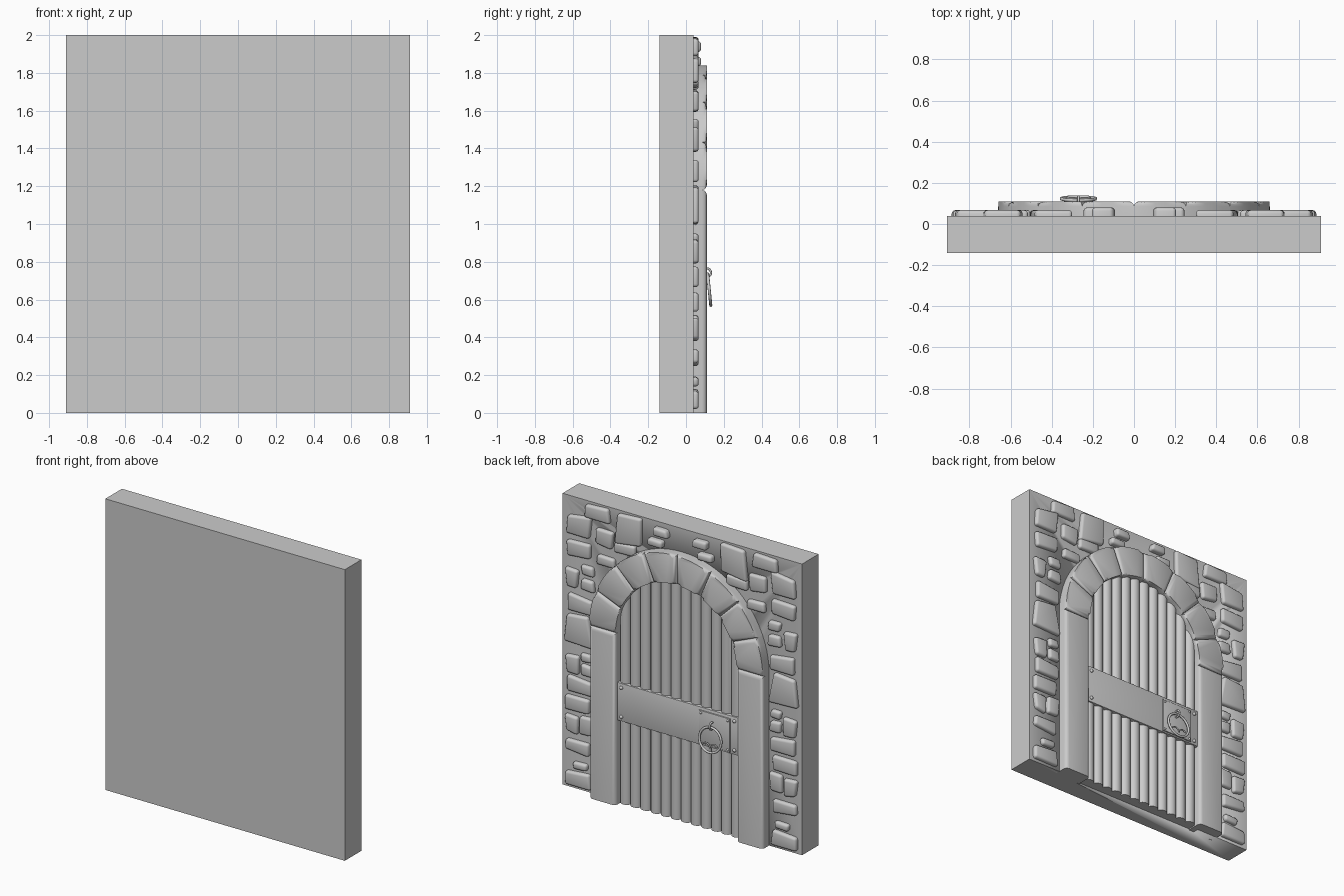
import bpy, bmesh, math, random
from mathutils import Vector, Matrix

if "Cube" in bpy.data.objects:
    bpy.data.objects.remove(bpy.data.objects["Cube"])

random.seed(4)
SPRING, R_IN, R_OUT = 1.18, 0.46, 0.66   # arch spring line and radii
FRONT = 0.11                             # face of the arch stones


def finish(bm, name, angle=35):
    bmesh.ops.recalc_face_normals(bm, faces=bm.faces)
    me = bpy.data.meshes.new(name)
    bm.to_mesh(me)
    bm.free()
    ob = bpy.data.objects.new(name, me)
    bpy.context.collection.objects.link(ob)
    bpy.ops.object.select_all(action='DESELECT')
    ob.select_set(True)
    bpy.context.view_layer.objects.active = ob
    bpy.ops.object.shade_smooth_by_angle(angle=math.radians(angle))
    return ob


def prism(bm, pts, y0, y1, bevel=0.0, segments=3, sides=False):
    """Extrude an x-z outline from y0 to y1, rounding the y1 rim above the ground."""
    a = [bm.verts.new((x, y0, z)) for x, z in pts]
    b = [bm.verts.new((x, y1, z)) for x, z in pts]
    n = len(pts)
    bm.faces.new(a)
    bm.faces.new(b[::-1])
    for i in range(n):
        j = (i + 1) % n
        bm.faces.new((a[i], a[j], b[j], b[i]))
    if bevel:
        edges = []
        for i in range(n):
            j = (i + 1) % n
            if b[i].co.z > 1e-4 or b[j].co.z > 1e-4:
                edges.append(bm.edges.get((b[i], b[j])))
            if sides:
                edges.append(bm.edges.get((a[i], b[i])))
        bmesh.ops.bevel(bm, geom=edges, offset=bevel, segments=segments,
                        profile=0.5, affect='EDGES', clamp_overlap=True)


def arc(r, a0, a1, n):
    return [(r * math.cos(a0 + (a1 - a0) * i / n),
             SPRING + r * math.sin(a0 + (a1 - a0) * i / n)) for i in range(n + 1)]


def box(name, x0, x1, y0, y1, z0, z1, bevel):
    bm = bmesh.new()
    prism(bm, [(x0, z0), (x1, z0), (x1, z1), (x0, z1)], y0, y1, bevel, 2)
    return finish(bm, name)


# wall slab with an arched door recess
wall = box("wall", -0.91, 0.91, -0.14, 0.04, 0, 2, 0)
bm = bmesh.new()
prism(bm, [(-0.5, -0.1)] + [(0.5, -0.1)] + arc(0.5, 0, math.pi, 32), 0.0, 0.2)
cutter = finish(bm, "recess_cutter")
mod = wall.modifiers.new("recess", 'BOOLEAN')
mod.operation, mod.solver, mod.object = 'DIFFERENCE', 'EXACT', cutter
bpy.context.view_layer.objects.active = wall
bpy.ops.object.select_all(action='DESELECT')
wall.select_set(True)
bpy.ops.object.modifier_apply(modifier=mod.name)
bpy.data.objects.remove(cutter)

# door jambs
for s, side in ((1, "left"), (-1, "right")):
    bm = bmesh.new()
    prism(bm, [(s * R_IN, 0), (s * R_OUT, 0), (s * R_OUT, SPRING), (s * R_IN, SPRING)],
          -0.01, FRONT, 0.025)
    finish(bm, "jamb_" + side)

# eight arch stones
bm = bmesh.new()
for k in range(8):
    a0, a1 = math.pi * k / 8, math.pi * (k + 1) / 8
    part = bmesh.new()
    prism(part, arc(R_OUT, a0, a1, 5) + arc(R_IN, a1, a0, 5), -0.01, FRONT, 0.025)
    tmp = bpy.data.meshes.new("tmp")
    part.to_mesh(tmp)
    part.free()
    bm.from_mesh(tmp)
    bpy.data.meshes.remove(tmp)
finish(bm, "arch_stones")

# rounded door planks following the arch
bm = bmesh.new()
N, W = 12, 2 * R_IN / 12
for k in range(N):
    cx = -R_IN + (k + 0.5) * W
    prof = [(cx - W / 2, 0.0)]
    for i in range(9):
        t = math.pi * i / 8
        prof.append((cx - W / 2 * math.cos(t), 0.045 + 0.035 * math.sin(t)))
    prof.append((cx + W / 2, 0.0))
    lo = [bm.verts.new((x, y, 0.008)) for x, y in prof]
    hi = [bm.verts.new((x, y, SPRING + math.sqrt(0.49 ** 2 - x * x))) for x, y in prof]
    bm.faces.new(lo)
    bm.faces.new(hi)
    for i in range(len(prof)):
        j = (i + 1) % len(prof)
        bm.faces.new((lo[i], lo[j], hi[j], hi[i]))
finish(bm, "door_planks", 50)

# iron strap and lock plate
box("strap", -R_IN, R_IN, 0.06, 0.088, 0.58, 0.84, 0.003)
box("lock_plate", -0.40, -0.165, 0.08, 0.096, 0.59, 0.82, 0.004)

# rivets
bm = bmesh.new()
rivets = [(x, z, 0.088, 0.012) for x in (-0.43, 0.43) for z in (0.61, 0.81)]
rivets += [(x, z, 0.096, 0.008) for x in (-0.385, -0.18) for z in (0.605, 0.805)]
for x, z, y, r in rivets:
    bmesh.ops.create_uvsphere(bm, u_segments=12, v_segments=8, radius=r,
                              matrix=Matrix.Translation((x, y, z)))
finish(bm, "rivets")


def tube(name, pts, r, cyclic):
    cu = bpy.data.curves.new(name, 'CURVE')
    cu.dimensions, cu.bevel_depth, cu.bevel_resolution = '3D', r, 3
    cu.use_fill_caps = True
    sp = cu.splines.new('POLY')
    sp.points.add(len(pts) - 1)
    for p, c in zip(sp.points, pts):
        p.co = (*c, 1)
    sp.use_cyclic_u = cyclic
    ob = bpy.data.objects.new(name, cu)
    bpy.context.collection.objects.link(ob)


# tilted pull ring with two inner curls, hung from a staple
def on_ring(dx, dz):
    return Vector((-0.27 + dx, 0.123 - dz * 0.1, 0.652 + dz))


def circle(cx, cz, r, t0, t1, n):
    return [on_ring(cx + r * math.cos(t0 + (t1 - t0) * i / n),
                    cz + r * math.sin(t0 + (t1 - t0) * i / n)) for i in range(n + 1)]


tube("pull_ring", circle(0, 0, 0.083, 0, 2 * math.pi, 40)[:-1], 0.008, True)
for s, side in ((1, "left"), (-1, "right")):
    tube("ring_curl_" + side, circle(s * 0.03, -0.055, 0.03, math.pi / 2 - s * math.pi / 3,
                                     math.pi / 2 + s * math.pi / 2, 10), 0.005, False)
tube("ring_staple", [(-0.27, 0.108 + 0.024 * math.cos(t), 0.742 + 0.024 * math.sin(t))
                     for t in [2 * math.pi * i / 20 for i in range(20)]], 0.006, True)

# raised wall stones: centre x, centre z, width, height, mirrored to both sides
STONES = [(.64, 1.94, .19, .085), (.78, 1.82, .18, .13), (.39, 1.88, .20, .19),
          (.58, 1.79, .13, .12), (.77, 1.65, .18, .10), (.57, 1.63, .14, .07),
          (.15, 1.94, .11, .06), (.19, 1.86, .11, .045), (.83, 1.45, .09, .12),
          (.71, 1.52, .09, .06), (.71, 1.42, .09, .07), (.77, 1.28, .18, .10),
          (.78, 1.11, .19, .20), (.83, .86, .09, .12), (.72, .92, .08, .06),
          (.72, .835, .09, .07), (.78, .72, .18, .095), (.78, .585, .18, .095),
          (.83, .44, .09, .11), (.72, .45, .09, .12), (.78, .30, .18, .09),
          (.765, .165, .11, .045), (.78, .076, .18, .09), (.42, 1.75, .16, .07)]
bm = bmesh.new()
for x, z, w, h in STONES:
    j = min(w, h) * 0.12
    pts = [(x + sx * w / 2 + random.uniform(-j, j), z + sz * h / 2 + random.uniform(-j, j))
           for sx, sz in ((-1, -1), (1, -1), (1, 1), (-1, 1))]
    top = 0.08 if h < 0.065 and x < 0.3 else 0.067
    for s in (1, -1):
        part = bmesh.new()
        prism(part, [(s * px, pz) for px, pz in pts], 0.03, top, 0.016, 3, True)
        tmp = bpy.data.meshes.new("tmp")
        part.to_mesh(tmp)
        part.free()
        bm.from_mesh(tmp)
        bpy.data.meshes.remove(tmp)
finish(bm, "wall_stones", 50)
